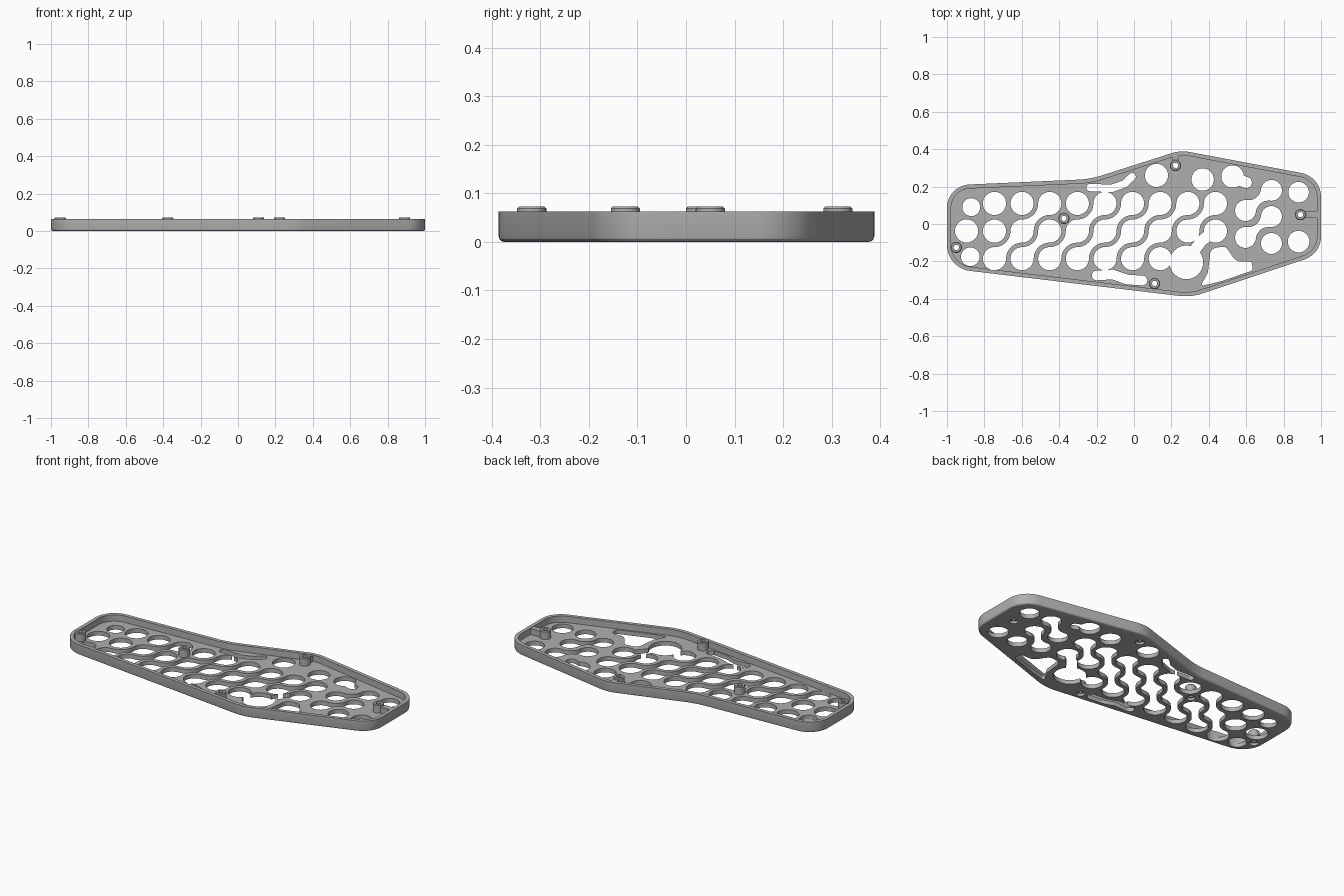
import bpy, bmesh, math
from mathutils import Vector

cube = bpy.data.objects.get("Cube")
if cube:
    bpy.data.objects.remove(cube, do_unlink=True)

mat = bpy.data.materials.new("warm_grey")
mat.use_nodes = True
GREY = (0.43, 0.43, 0.43, 1)
mat.diffuse_color = GREY
mat.node_tree.nodes["Principled BSDF"].inputs["Base Color"].default_value = GREY

HEIGHT, FLOOR, WALL = 0.063, 0.025, 0.022


def make_object(name, bm):
    bmesh.ops.recalc_face_normals(bm, faces=bm.faces)
    mesh = bpy.data.meshes.new(name)
    bm.to_mesh(mesh)
    bm.free()
    mesh.materials.append(mat)
    obj = bpy.data.objects.new(name, mesh)
    bpy.context.collection.objects.link(obj)
    return obj


def loft(bm, rings, closed=False):
    """Bridge equal-length rings; cap the ends unless closed on itself."""
    loops = [[bm.verts.new(p) for p in ring] for ring in rings]
    pairs = list(zip(loops, loops[1:]))
    if closed:
        pairs.append((loops[-1], loops[0]))
    for a, b in pairs:
        n = len(a)
        for i in range(n):
            j = (i + 1) % n
            bm.faces.new((a[i], a[j], b[j], b[i]))
    if not closed:
        bm.faces.new(loops[0][::-1])
        bm.faces.new(loops[-1])


def circle(x, y, r, n=32):
    return [Vector((x + r * math.cos(math.tau * i / n), y + r * math.sin(math.tau * i / n)))
            for i in range(n)]


def rounded(corners, steps=8):
    """Polygon of (x, y, radius) corners with arcs at each corner."""
    out = []
    n = len(corners)
    for i, (x, y, r) in enumerate(corners):
        p = Vector((x, y))
        u = (Vector(corners[i - 1][:2]) - p).normalized()
        v = (Vector(corners[(i + 1) % n][:2]) - p).normalized()
        half = u.angle(v) / 2
        centre = p + (u + v).normalized() * r / math.sin(half)
        a = p + u * r / math.tan(half) - centre
        b = p + v * r / math.tan(half) - centre
        turn = -a.angle_signed(b)
        for k in range(steps + 1):
            t = turn * k / steps
            c, s = math.cos(t), math.sin(t)
            out.append(centre + Vector((a.x * c - a.y * s, a.x * s + a.y * c)))
    return out


def inset(points, d):
    """Offset a counter-clockwise outline inwards."""
    out = []
    n = len(points)
    for i, p in enumerate(points):
        e = (p - points[i - 1]).normalized()
        f = (points[(i + 1) % n] - p).normalized()
        m = (Vector((-e.y, e.x)) + Vector((-f.y, f.x))).normalized()
        out.append(p + m * d / max(0.5, m.dot(Vector((-e.y, e.x)))))
    return out


def at(points, z):
    return [(p.x, p.y, z) for p in points]


def prism(bm, points, low=-0.1, high=0.2):
    loft(bm, [at(points, low), at(points, high)])


# Tray: base with a rounded lower edge and a raised rim
outline = rounded([(-1, 0.206, 0.125), (-1, -0.236, 0.14), (0.305, -0.392, 0.3),
                   (1, -0.16, 0.13), (1, 0.253, 0.13), (0.249, 0.394, 0.2),
                   (-0.233, 0.24, 0.5)], 10)
bm = bmesh.new()
loft(bm, [at(inset(outline, d), z) for d, z in
          [(0.012, 0), (0.006, 0.0016), (0.0016, 0.006), (0, 0.012), (0, HEIGHT),
           (WALL, HEIGHT), (WALL, FLOOR)]])
tray = make_object("tray", bm)

# Openings in the floor
cut = bmesh.new()


def hole(x, y, r):
    prism(cut, circle(x, y, r))


def neck(a, b, r):
    """Waisted passage joining two equal round holes."""
    a, b = Vector(a), Vector(b)
    mid, half = (a + b) / 2, (b - a) / 2
    side = Vector((-half.y, half.x))
    points = []
    for start, end, s in ((a, b, 1), (b, a, -1)):
        pivot = mid + side * s
        radius = (start - pivot).length - r
        u, v = (start - pivot).normalized(), (end - pivot).normalized()
        points.append(start)
        for k in range(13):
            w = u * math.cos(math.pi / 2 * k / 12) + v * math.sin(math.pi / 2 * k / 12)
            points.append(pivot + w * radius)
    prism(cut, points)


def slot(path, r):
    """Constant-width winding slot with round ends."""
    pts = [Vector(p) for p in path]
    for a, b in zip(pts, pts[1:]):
        s = (b - a).normalized() * r
        s = Vector((-s.y, s.x))
        prism(cut, [a + s, a - s, b - s, b + s])
    for p in pts:
        hole(p.x, p.y, r)


R, STEP = 0.062, 0.1477


def cell(col, row):
    return (-0.746 + STEP * col, 0.11 - STEP * row)


for row, count in enumerate((9, 9, 7)):
    for col in range(count):
        hole(*cell(col, row), R)
for row, cols in enumerate(((2, 4, 5, 6, 7, 8), (1, 2, 3, 4, 5, 6))):
    for col in cols:
        neck(cell(col, row), cell(col - 1, row + 1), R)

# Round holes off the regular grid
for x, y, r in [(-0.87, 0.09, 0.048), (-0.895, -0.037, R), (-0.875, -0.175, 0.05),
                (0.12, 0.26, R), (0.367, 0.238, 0.06), (0.527, 0.254, 0.06),
                (0.88, 0.17, 0.055), (0.88, -0.094, 0.058), (0.735, -0.104, 0.056),
                (0.28, -0.205, 0.09)]:
    hole(x, y, r)
for a, b in [((0.735, 0.18), (0.596, 0.072)), ((0.735, 0.04), (0.596, -0.072))]:
    hole(*a, 0.056)
    hole(*b, 0.056)
    neck(a, b, 0.056)

# Slots and the large side opening
slot([(0.54, 0.245), (0.6, 0.222)], 0.03)
slot([(0.31, -0.16), (0.36, -0.09), (0.43, -0.04)], 0.03)
slot([(-0.235, 0.195), (-0.12, 0.19), (-0.05, 0.215), (-0.01, 0.253)], 0.02)
slot([(-0.2, -0.275), (-0.115, -0.27), (-0.035, -0.297), (0.045, -0.302)], 0.026)
prism(cut, rounded([(0.355, -0.333, 0.008), (0.395, -0.26, 0.03), (0.41, -0.13, 0.04),
                    (0.49, -0.12, 0.03), (0.545, -0.2, 0.05), (0.63, -0.2, 0.018),
                    (0.635, -0.248, 0.018), (0.47, -0.305, 0.1)][::-1]))

# Screw posts: position and direction of the web to the rim
POSTS = [(-0.95, -0.125, -1, 0, 0.035), (-0.375, 0.03, 0, 0, 0),
         (0.11, -0.318, 0, -1, 0.04), (0.222, 0.313, 0, 1, 0.06), (0.89, 0.05, 1, 0, 0.095)]
BORE, RECESS = 0.014, 0.015
for x, y, *_ in POSTS:
    prism(cut, circle(x, y, BORE + 0.002))
    prism(cut, circle(x, y, 0.024), -0.1, RECESS)

cutter = make_object("opening_cutter", cut)
cutter.hide_render = True
mod = tray.modifiers.new("openings", "BOOLEAN")
mod.operation, mod.solver, mod.object = "DIFFERENCE", "EXACT", cutter
mod.use_self = True
bpy.context.view_layer.objects.active = tray
bpy.ops.object.modifier_apply(modifier=mod.name)
bpy.data.objects.remove(cutter, do_unlink=True)

parts = [tray]
for i, (x, y, dx, dy, length) in enumerate(POSTS, 1):
    bm = bmesh.new()
    loft(bm, [at(circle(x, y, r), z) for r, z in
              [(BORE, RECESS), (BORE, 0.073), (0.026, 0.073), (0.03, 0.069), (0.03, RECESS)]],
         closed=True)
    parts.append(make_object(f"screw_post_{i}", bm))
    if length:
        d = Vector((dx, dy))
        s = Vector((-dy, dx)) * 0.017
        a, b = Vector((x, y)) + d * 0.022, Vector((x, y)) + d * length
        bm = bmesh.new()
        prism(bm, [a + s, a - s, b - s, b + s], 0.02, HEIGHT - 0.002)
        parts.append(make_object(f"post_web_{i}", bm))

# Smooth curved walls, keep sharp edges
bpy.ops.object.select_all(action="DESELECT")
for obj in parts:
    obj.select_set(True)
bpy.context.view_layer.objects.active = tray
bpy.ops.object.shade_smooth_by_angle(angle=math.radians(30))
